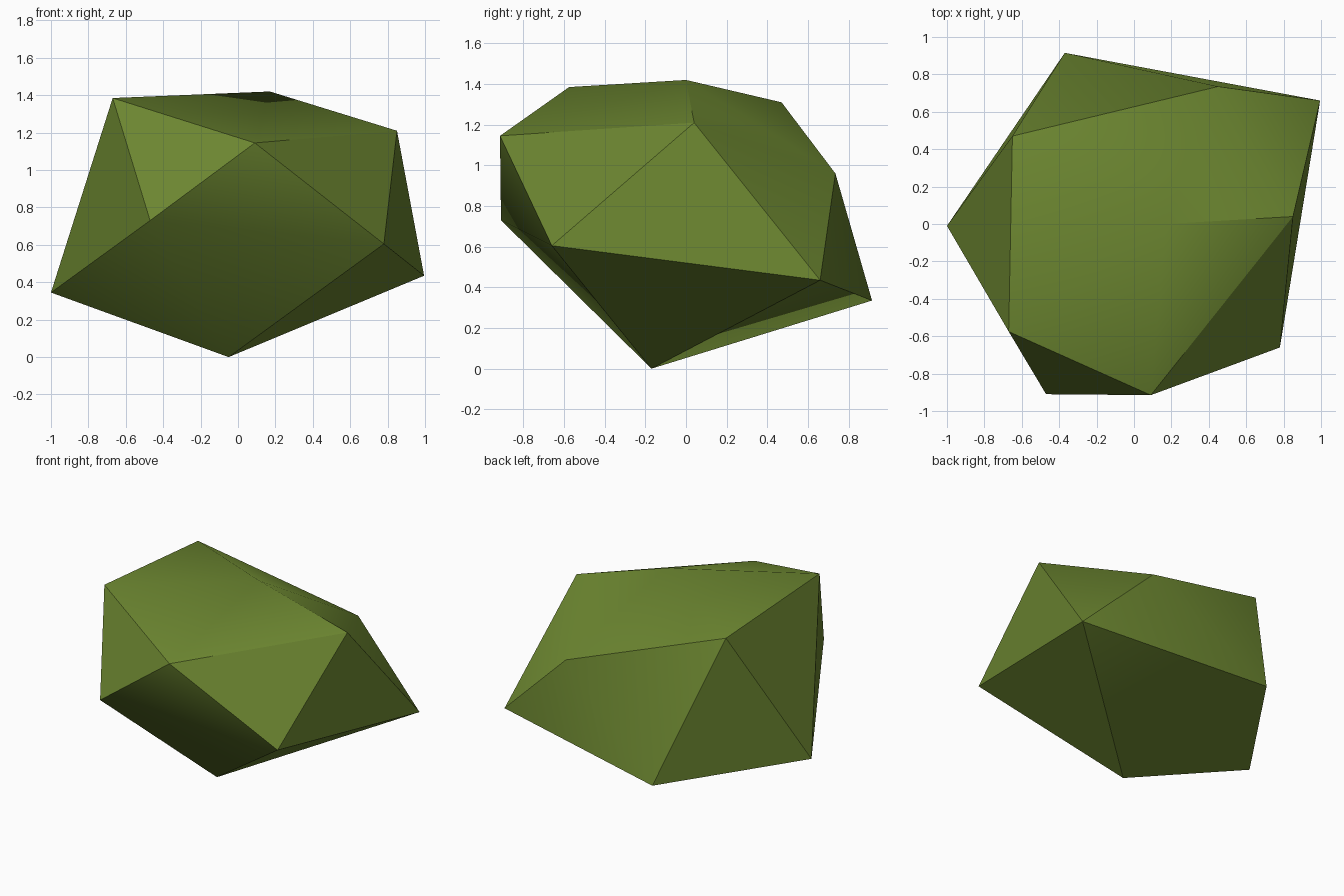
import bpy
import bmesh
import math

cube = bpy.data.objects.get("Cube")
if cube:
    bpy.data.objects.remove(cube, do_unlink=True)

# Single mossy green
moss = bpy.data.materials.new("moss_green")
moss.use_nodes = True
moss.diffuse_color = (0.15, 0.24, 0.03, 1)
shader = moss.node_tree.nodes["Principled BSDF"]
shader.inputs["Base Color"].default_value = moss.diffuse_color
shader.inputs["Roughness"].default_value = 0.9

# Lumpy twenty-sided boulder: top point, two rings of five, bottom point
TOP = (0.17, 0.0, 1.42)
UPPER = [(-0.67, -0.575, 1.385), (0.09, -0.915, 1.145), (0.85, 0.04, 1.21),
         (0.45, 0.735, 0.96), (-0.65, 0.47, 1.31)]
LOWER = [(-0.47, -0.91, 0.73), (0.78, -0.66, 0.605), (0.995, 0.66, 0.435),
         (-0.37, 0.915, 0.335), (-1.0, -0.01, 0.345)]
BOTTOM = (-0.05, -0.17, 0.0)

bm = bmesh.new()
top = bm.verts.new(TOP)
upper = [bm.verts.new(p) for p in UPPER]
lower = [bm.verts.new(p) for p in LOWER]
bottom = bm.verts.new(BOTTOM)
for i in range(5):
    j = (i + 1) % 5
    bm.faces.new((top, upper[i], upper[j]))
    bm.faces.new((upper[i], lower[i], upper[j]))
    bm.faces.new((lower[i], lower[j], upper[j]))
    bm.faces.new((bottom, lower[j], lower[i]))
bmesh.ops.recalc_face_normals(bm, faces=bm.faces[:])

mesh = bpy.data.meshes.new("boulder")
bm.to_mesh(mesh)
bm.free()
mesh.materials.append(moss)
boulder = bpy.data.objects.new("boulder", mesh)
bpy.context.collection.objects.link(boulder)

# Soften only the shallow edges
bpy.ops.object.select_all(action="DESELECT")
boulder.select_set(True)
bpy.context.view_layer.objects.active = boulder
bpy.ops.object.shade_smooth_by_angle(angle=math.radians(31))
